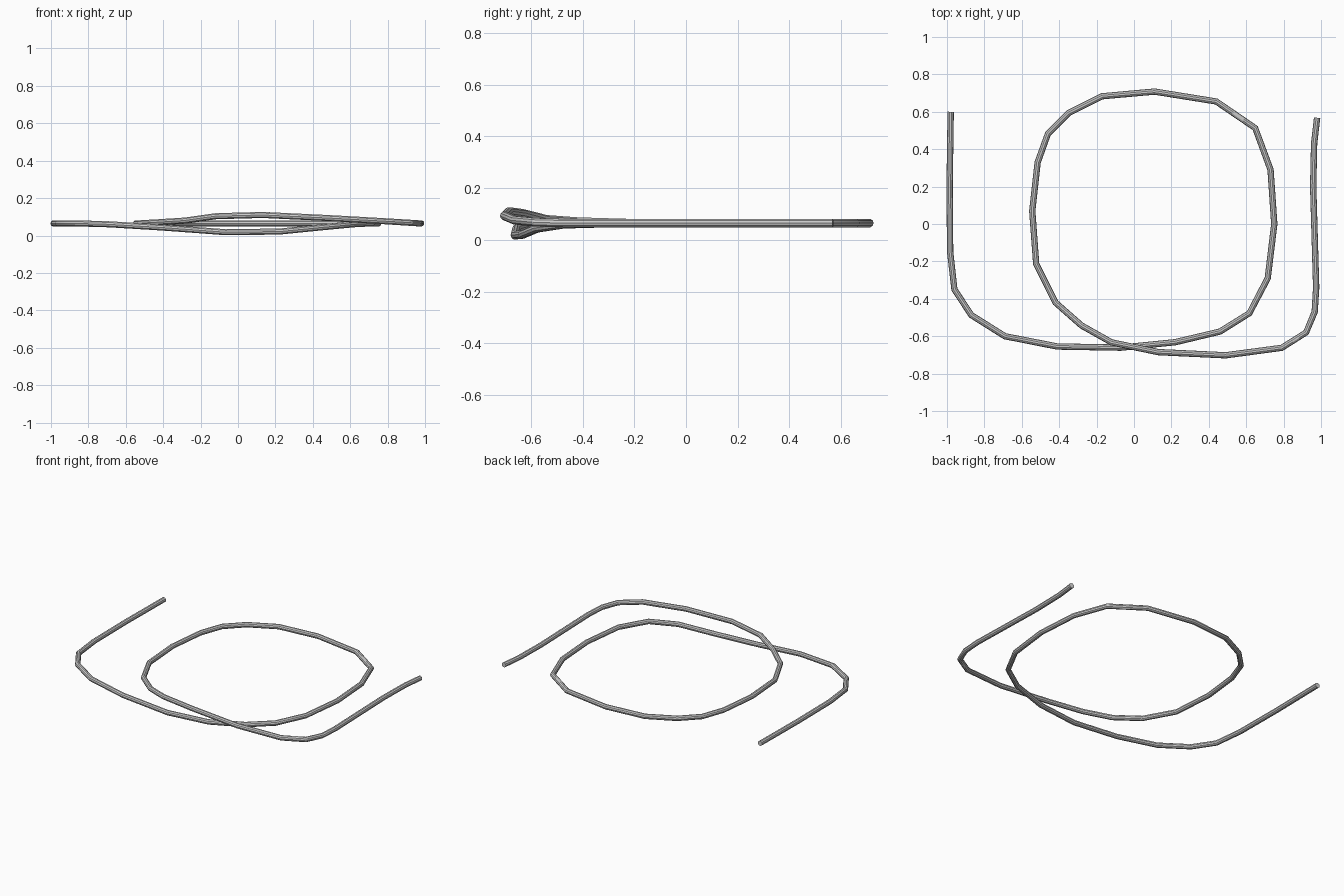
import bpy

R = 0.017      # tube radius
REST = 0.065   # resting height of the centre line

# Centre line of the looped wire, seen from above
path = [(-0.98, 0.60), (-0.986, 0.2), (-0.983, -0.15), (-0.96, -0.35), (-0.87, -0.487),
        (-0.69, -0.60), (-0.41, -0.655), (-0.07, -0.661), (0.22, -0.632), (0.46, -0.575),
        (0.617, -0.477), (0.715, -0.29), (0.75, 0.0), (0.73, 0.29), (0.648, 0.513),
        (0.44, 0.655), (0.11, 0.708), (-0.17, 0.683), (-0.35, 0.593), (-0.46, 0.483),
        (-0.515, 0.33), (-0.544, 0.07), (-0.523, -0.213), (-0.42, -0.42), (-0.28, -0.543),
        (-0.12, -0.633), (0.13, -0.685), (0.49, -0.702), (0.79, -0.662), (0.92, -0.58),
        (0.966, -0.47), (0.974, -0.34), (0.958, 0.2), (0.963, 0.43), (0.979, 0.568)]

# Heights where the strand dips under and later passes over itself
heights = {5: 0.06, 6: 0.043, 7: 0.018, 8: 0.021, 9: 0.045, 10: 0.06,
           23: 0.071, 24: 0.08, 25: 0.103, 26: 0.11, 27: 0.093, 28: 0.076, 29: 0.068}

# Looped wire: a swept round tube with straight segments
curve = bpy.data.curves.new("looped_wire", "CURVE")
curve.dimensions = "3D"
curve.twist_mode = "Z_UP"
curve.bevel_depth = R
curve.bevel_resolution = 3
curve.use_fill_caps = True
spline = curve.splines.new("POLY")
spline.points.add(len(path) - 1)
for i, (x, y) in enumerate(path):
    spline.points[i].co = (x, y, heights.get(i, REST), 1)

wire = bpy.data.objects.new("looped_wire", curve)
bpy.context.collection.objects.link(wire)
bpy.context.view_layer.objects.active = wire
wire.select_set(True)
bpy.ops.object.convert(target="MESH")
bpy.ops.object.shade_smooth_by_angle()
